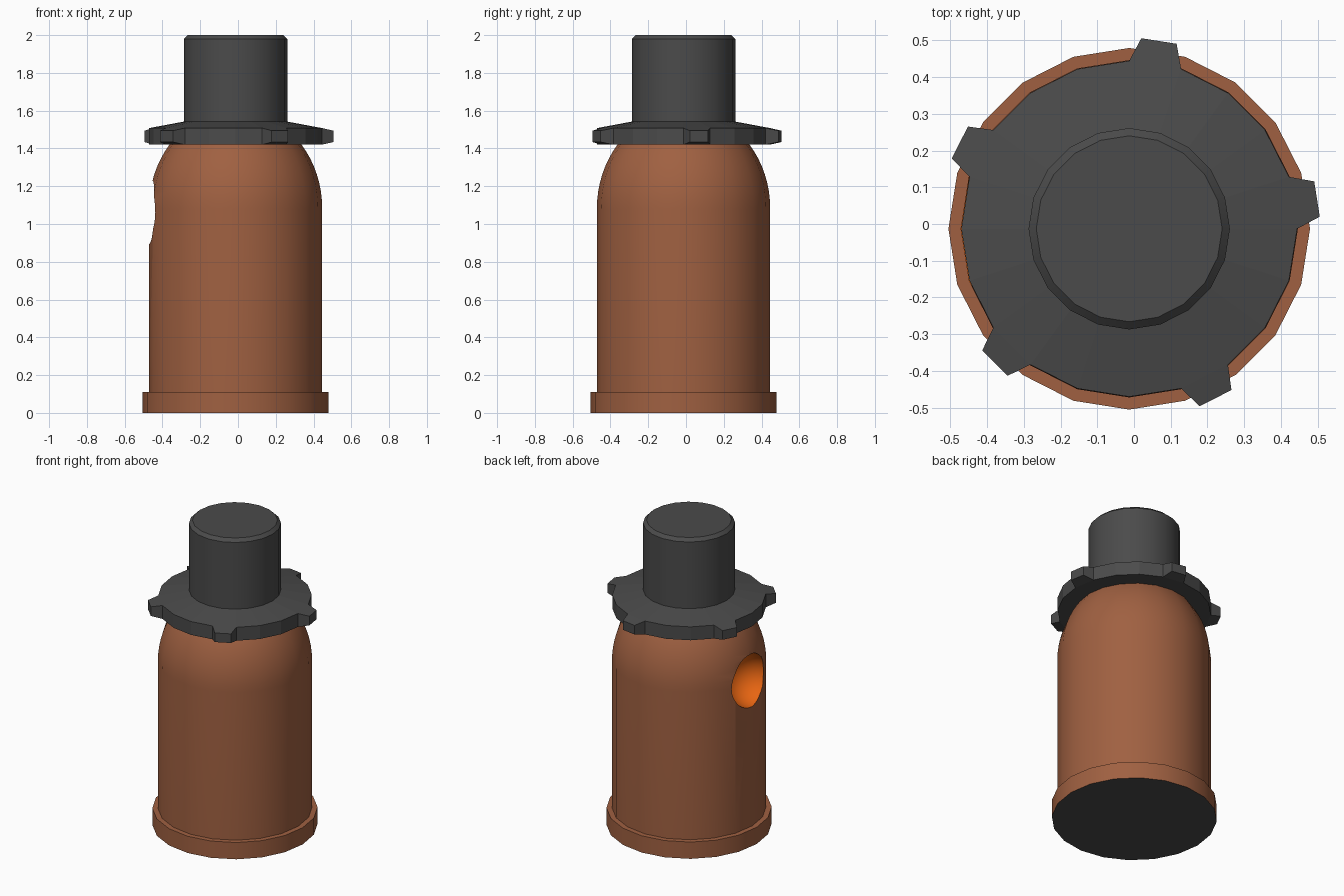
import bpy, bmesh, math
from mathutils import Vector

if "Cube" in bpy.data.objects:
    bpy.data.objects.remove(bpy.data.objects["Cube"])

SIDES = 20
CX, CY = -0.013, -0.013   # axis of the turned parts


def material(name, rgb):
    m = bpy.data.materials.new(name)
    m.diffuse_color = (*rgb, 1.0)
    m.use_nodes = True
    m.node_tree.nodes["Principled BSDF"].inputs["Base Color"].default_value = m.diffuse_color
    return m


copper = material("copper brown", (0.35, 0.118, 0.053))
grey = material("dark grey", (0.07, 0.07, 0.07))
orange = material("bright orange", (0.80, 0.13, 0.006))


def finish(bm, name, mats):
    bmesh.ops.recalc_face_normals(bm, faces=bm.faces)
    me = bpy.data.meshes.new(name)
    bm.to_mesh(me)
    bm.free()
    ob = bpy.data.objects.new(name, me)
    bpy.context.collection.objects.link(ob)
    for m in mats:
        me.materials.append(m)
    return ob


def smooth(ob):
    bpy.ops.object.select_all(action='DESELECT')
    ob.select_set(True)
    bpy.context.view_layer.objects.active = ob
    bpy.ops.object.shade_smooth_by_angle(angle=math.radians(30))


def lathe(profile):
    """Closed solid turned around the axis from (radius, z) points, bottom to top."""
    bm = bmesh.new()
    rings = [[bm.verts.new((CX + r * math.cos(2 * math.pi * i / SIDES),
                            CY + r * math.sin(2 * math.pi * i / SIDES), z))
              for i in range(SIDES)] for r, z in profile]
    walls = []
    for a, b in zip(rings, rings[1:]):
        walls.append([bm.faces.new((a[i], a[(i + 1) % SIDES], b[(i + 1) % SIDES], b[i]))
                      for i in range(SIDES)])
    bm.faces.new(rings[0][::-1])
    bm.faces.new(rings[-1])
    return bm, walls


# Body: rim at the foot, straight wall, domed shoulder
R, z0, h = 0.459, 1.08, 0.525
top = math.asin((1.42 - z0) / h)
shoulder = [(R * math.cos(top * i / 8), z0 + h * math.sin(top * i / 8)) for i in range(9)]
bm, _ = lathe([(0.492, 0), (0.492, 0.11), (R, 0.11)] + shoulder)
body = finish(bm, "body", [copper, orange, grey])
for p in body.data.polygons:          # dark underside
    if p.normal.z < -0.9:
        p.material_index = 2

# Round orange hollow on the left side
bm = bmesh.new()
bmesh.ops.create_uvsphere(bm, u_segments=32, v_segments=16, radius=0.168)
bmesh.ops.translate(bm, verts=bm.verts, vec=(CX - R, CY, 1.062))
for f in bm.faces:
    f.material_index = 1
cutter = finish(bm, "hollow_cutter", [copper, orange, grey])
cutter.hide_render = True
mod = body.modifiers.new("hollow", 'BOOLEAN')
mod.operation = 'DIFFERENCE'
mod.solver = 'EXACT'
mod.object = cutter
bpy.context.view_layer.objects.active = body
bpy.ops.object.modifier_apply(modifier=mod.name)
bpy.data.objects.remove(cutter)
smooth(body)

# Collar: sloped disc with five teeth drawn out of its rim faces
bm, walls = lathe([(0.457, 1.42), (0.457, 1.508), (0.274, 1.542)])
for f in walls[0][::4]:
    f.normal_update()
    n = f.normal.copy()
    ext = bmesh.ops.extrude_discrete_faces(bm, faces=[f])["faces"][0]
    c = ext.calc_center_median()
    for v in ext.verts:
        v.co = c + (v.co - c) * 0.68 + n * 0.066
collar = finish(bm, "collar", [grey])

# Cap: plain post with a chamfered top
bm, _ = lathe([(0.274, 1.53), (0.274, 1.98), (0.253, 2.0)])
cap = finish(bm, "cap", [grey])
smooth(cap)
